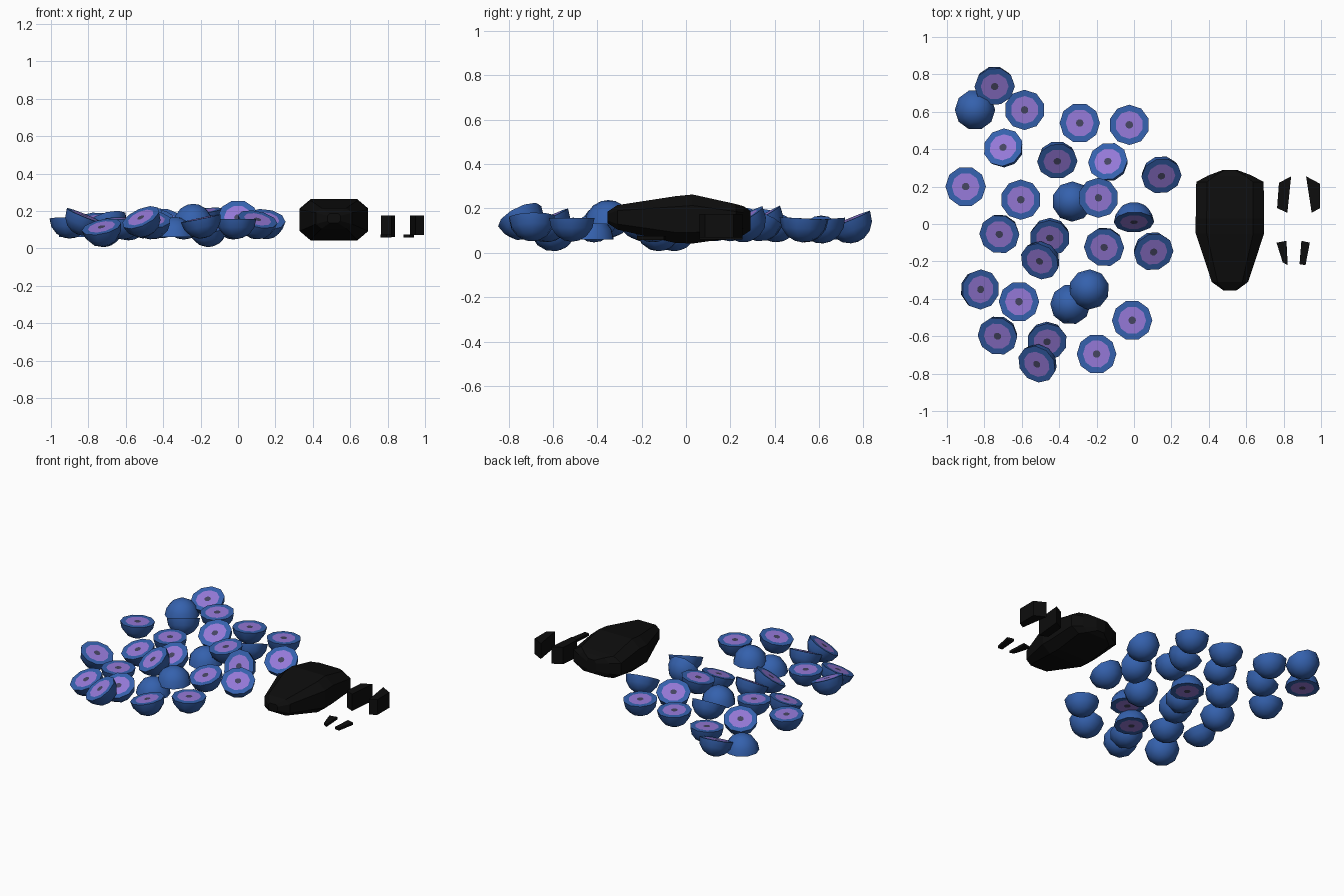
import bpy, bmesh, math, random
from mathutils import Vector, Matrix

if "Cube" in bpy.data.objects:
    bpy.data.objects.remove(bpy.data.objects["Cube"])

random.seed(4)


def material(name, rgb):
    m = bpy.data.materials.new(name)
    m.diffuse_color = (*rgb, 1)
    m.use_nodes = True
    m.node_tree.nodes["Principled BSDF"].inputs["Base Color"].default_value = m.diffuse_color
    return m


BLUE = material("berry_skin", (0.035, 0.12, 0.42))
PURPLE = material("berry_flesh", (0.30, 0.19, 0.68))
GREY = material("berry_core", (0.06, 0.06, 0.12))
BLACK = material("black_shell", (0.004, 0.004, 0.004))
SPOT = material("spot_grey", (0.08, 0.08, 0.09))


def add_object(name, mesh, mats=()):
    for m in mats:
        mesh.materials.append(m)
    o = bpy.data.objects.new(name, mesh)
    bpy.context.collection.objects.link(o)
    return o


def finish(name, bm):
    bmesh.ops.recalc_face_normals(bm, faces=bm.faces)
    mesh = bpy.data.meshes.new(name)
    bm.to_mesh(mesh)
    bm.free()
    return mesh


def bridge(bm, a, b, mat=0, smooth=False):
    n = len(a)
    for i in range(n):
        f = bm.faces.new((a[i], a[(i + 1) % n], b[(i + 1) % n], b[i]))
        f.material_index, f.smooth = mat, smooth


def berry_mesh(radius=0.108, sides=10):
    """Half berry, cut face up, origin at the centre of the cut."""
    bm = bmesh.new()

    def ring(r, z):
        return [bm.verts.new((r * math.cos(math.tau * i / sides),
                              r * math.sin(math.tau * i / sides), z)) for i in range(sides)]

    # dome
    rings = [ring(radius * math.cos(a), -radius * math.sin(a))
             for a in (0, math.radians(25), math.radians(50), math.radians(72))]
    for a, b in zip(rings, rings[1:]):
        bridge(bm, a, b, 0, True)
    pole = bm.verts.new((0, 0, -radius))
    for i in range(sides):
        bm.faces.new((rings[-1][i], rings[-1][(i + 1) % sides], pole)).smooth = True
    # cut face: skin rim, flesh, core
    flesh, core = ring(radius * 0.69, 0), ring(radius * 0.19, 0)
    bridge(bm, rings[0], flesh, 0)
    bridge(bm, flesh, core, 1)
    bm.faces.new(core).material_index = 2
    for e in bm.edges:
        if all(v in rings[0] for v in e.verts):
            e.smooth = False
    return finish("half_berry", bm)


# x, y, z of each cut centre, then sideways lean of its normal (x, y)
UP = [
    (-.745, .735, .15, .05, -.38), (-.585, .61, .15, .0, -.08), (-.29, .54, .155, 0, .05),
    (-.025, .53, .155, 0, .05), (-.70, .41, .155, -.24, .35), (-.41, .335, .16, .05, -.5),
    (-.14, .335, .16, -.22, .36), (.147, .256, .155, .12, -.5), (-.90, .20, .16, 0, .05),
    (-.605, .13, .16, 0, -.05), (-.19, .14, .20, -.12, -.12), (0, .01, .165, .02, -.86),
    (-.72, -.055, .115, -.15, -.28), (-.45, -.075, .155, -.05, -.48), (-.505, -.20, .16, -.35, -.45),
    (-.16, -.125, .115, -.1, -.3), (.105, -.15, .155, .2, -.4), (-.82, -.35, .175, .38, -.08),
    (-.615, -.415, .155, 0, .0), (-.73, -.60, .115, -.2, -.36), (-.465, -.63, .155, .05, -.42),
    (-.52, -.75, .165, -.38, -.42), (-.01, -.515, .158, 0, 0), (-.20, -.695, .16, -.2, -.03),
]
DOWN = [(-.85, .61, .06), (-.33, .12, .06), (-.34, -.43, .06), (-.24, -.35, .13)]

BERRY = berry_mesh()
for m in (BLUE, PURPLE, GREY):
    BERRY.materials.append(m)


def place(name, loc, normal):
    o = add_object(name, BERRY)
    turn = Vector((0, 0, 1)).rotation_difference(Vector(normal)).to_matrix().to_4x4()
    spin = Matrix.Rotation(random.choice((0, math.pi / 10)), 4, 'Z')
    o.matrix_world = Matrix.Translation(loc) @ turn @ spin


for i, (x, y, z, nx, ny) in enumerate(UP):
    place(f"half_berry_up_{i}", (x, y, z), (nx, ny, math.sqrt(1 - nx * nx - ny * ny)))
for i, loc in enumerate(DOWN):
    o = add_object(f"half_berry_down_{i}", BERRY)
    o.location = loc
    o.rotation_euler = (math.pi, 0, 0.3 * i)

# black body: octagonal sections (y, half width, z low, z high) lofted along y
SECTIONS = [(-.355, .035, .135, .185), (-.31, .097, .105, .215), (-.05, .183, .045, .255),
            (.03, .183, .042, .263), (.225, .18, .07, .22), (.26, .115, .08, .21), (.29, .035, .10, .19)]
bm = bmesh.new()
loft = []
for y, w, lo, hi in SECTIONS:
    c, h = (lo + hi) / 2, (hi - lo) / 2
    pts = [(1, .55), (.68, 1), (-.68, 1), (-1, .55), (-1, -.55), (-.68, -1), (.68, -1), (1, -.55)]
    loft.append([bm.verts.new((.513 + w * a, y, c + h * b)) for a, b in pts])
for a, b in zip(loft, loft[1:]):
    bridge(bm, a, b)
bm.faces.new(loft[0])
bm.faces.new(loft[-1])
add_object("black_body", finish("black_body", bm), [BLACK])

# small grey spots on the front of the body
for side in (-1, 1):
    bm = bmesh.new()
    bmesh.ops.create_icosphere(bm, subdivisions=1, radius=0.011)
    o = add_object("front_spot", finish("front_spot", bm), [SPOT])
    o.location = (.513 + side * .038, -.336, .165)


def chip(name, outline, z0, z1):
    bm = bmesh.new()
    low = [bm.verts.new((x, y, z0)) for x, y in outline]
    high = [bm.verts.new((x, y, z1)) for x, y in outline]
    bridge(bm, low, high)
    bm.faces.new(low)
    bm.faces.new(high)
    add_object(name, finish(name, bm), [BLACK])


# loose black fragments
chip("thick_chip_left", [(.775, .22), (.84, .255), (.82, .06), (.765, .085)], .06, .175)
chip("thick_chip_right", [(.92, .255), (.995, .215), (.995, .085), (.95, .06)], .07, .175)
chip("thin_chip_left", [(.762, -.10), (.815, -.09), (.822, -.22), (.795, -.205)], .058, .075)
chip("thin_chip_right", [(.895, -.09), (.94, -.10), (.917, -.22), (.885, -.215)], .058, .075)
